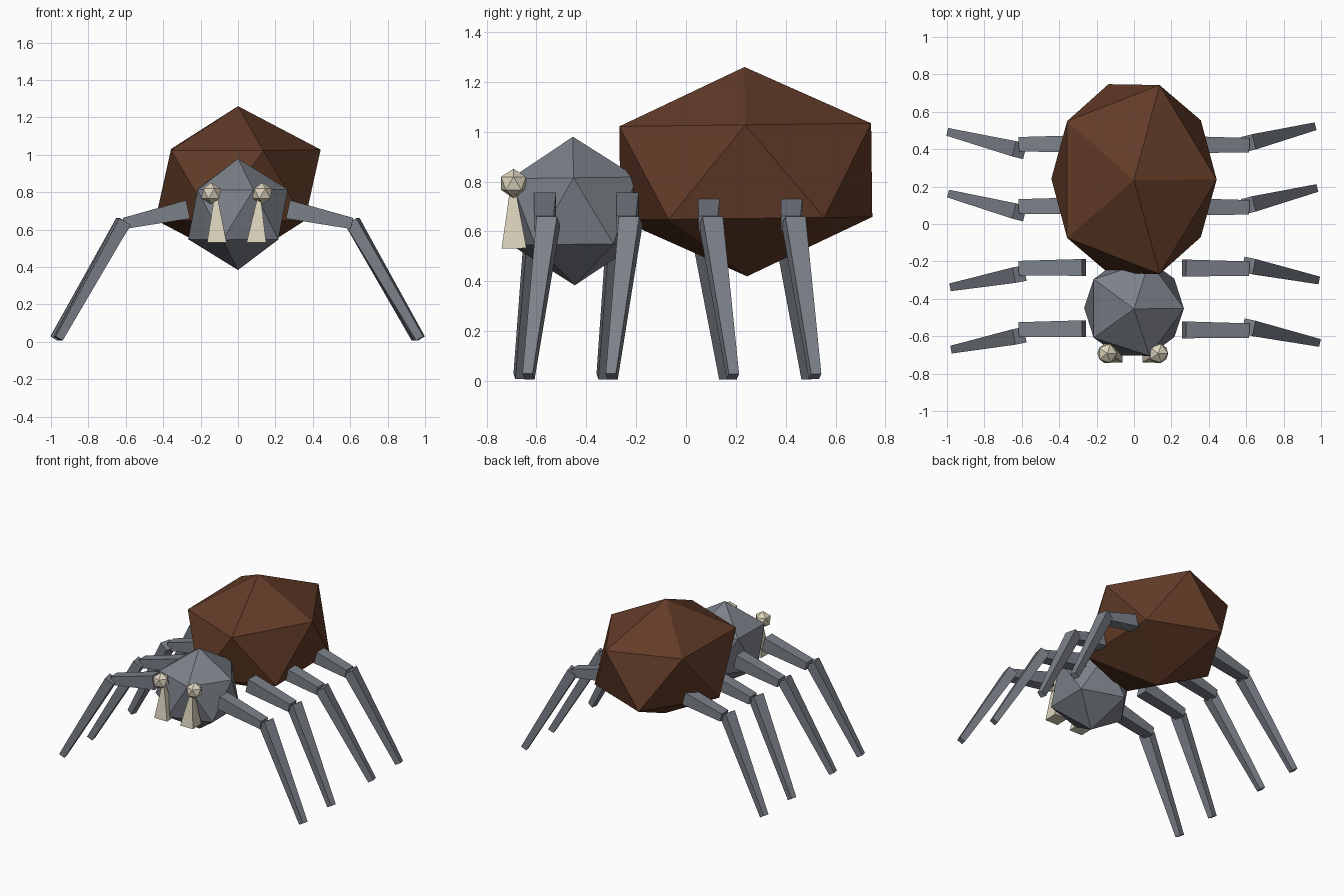
import bpy, bmesh, math
from mathutils import Vector, Matrix

cube = bpy.data.objects.get("Cube")
if cube:
    bpy.data.objects.remove(cube, do_unlink=True)


def material(name, rgb):
    m = bpy.data.materials.new(name)
    m.use_nodes = True
    m.diffuse_color = (*rgb, 1)
    m.node_tree.nodes["Principled BSDF"].inputs["Base Color"].default_value = (*rgb, 1)
    return m


BROWN = material("brown", (0.125, 0.045, 0.021))
GREY = material("slate grey", (0.2, 0.218, 0.25))
CREAM = material("cream", (0.72, 0.66, 0.51))


def finish(name, bm, mat):
    bmesh.ops.recalc_face_normals(bm, faces=bm.faces)
    mesh = bpy.data.meshes.new(name)
    bm.to_mesh(mesh)
    bm.free()
    mesh.materials.append(mat)
    obj = bpy.data.objects.new(name, mesh)
    bpy.context.collection.objects.link(obj)
    return obj


def ball(name, center, radii, mat, tilt=0.0):
    """Twenty-sided ball, stretched along each axis."""
    bm = bmesh.new()
    bmesh.ops.create_icosphere(bm, subdivisions=1, radius=1)
    place = (Matrix.Translation(center) @ Matrix.Rotation(math.radians(tilt), 4, 'X')
             @ Matrix.Diagonal((*radii, 1)))
    bmesh.ops.transform(bm, matrix=place, verts=bm.verts)
    return finish(name, bm, mat)


def tapered_box(name, start, end, size_start, size_end, mat, side=None):
    """Four-sided bar from start to end; sizes are (width, thickness)."""
    start, end = Vector(start), Vector(end)
    along = (end - start).normalized()
    side = Vector(side) if side else Vector((0, 0, 1)).cross(along).normalized()
    up = along.cross(side)
    bm = bmesh.new()
    rings = []
    for point, (w, t) in ((start, size_start), (end, size_end)):
        rings.append([bm.verts.new(point + side * (w / 2 * a) + up * (t / 2 * b))
                      for a, b in ((-1, -1), (1, -1), (1, 1), (-1, 1))])
    low, high = rings
    bm.faces.new(low)
    bm.faces.new(high)
    for i in range(4):
        j = (i + 1) % 4
        bm.faces.new((low[i], low[j], high[j], high[i]))
    return finish(name, bm, mat)


# Body
ball("abdomen", (0, 0.24, 0.84), (0.494, 0.594, 0.42), BROWN, tilt=0.7)
ball("head", (0, -0.45, 0.682), (0.298, 0.298, 0.298), GREY, tilt=0.7)

# Eyes and fangs
for label, eye_x, fang_x, fang_top in (("left", 0.13, 0.098, 0.112),
                                       ("right", -0.143, -0.113, -0.118)):
    ball(label + "_eye", (eye_x, -0.692, 0.793), (0.059,) * 3, CREAM)
    tapered_box(label + "_fang", (fang_x, -0.69, 0.532), (fang_top, -0.695, 0.76),
                (0.104, 0.1), (0.022, 0.025), CREAM, side=(1, 0, 0))

# Legs: hip y, knee y, foot x, foot y, from front to back
LEGS = {
    "left": ((-0.566, -0.552, 0.976, -0.632), (-0.235, -0.222, 0.972, -0.298),
             (0.093, 0.1, 0.962, 0.188), (0.425, 0.432, 0.952, 0.518)),
    "right": ((-0.56, -0.598, -0.96, -0.668), (-0.232, -0.268, -0.965, -0.335),
              (0.098, 0.062, -0.976, 0.158), (0.43, 0.395, -0.98, 0.488)),
}
for label, legs in LEGS.items():
    s = 1 if label == "left" else -1
    for n, (hip_y, knee_y, foot_x, foot_y) in enumerate(legs, 1):
        tapered_box(f"{label}_upper_leg_{n}", (s * 0.268, hip_y, 0.708),
                    (s * 0.61, hip_y - 0.004, 0.633),
                    (0.09, 0.1), (0.078, 0.06), GREY)
        tapered_box(f"{label}_lower_leg_{n}", (s * 0.612, knee_y, 0.643),
                    (foot_x, foot_y, 0.018),
                    (0.084, 0.07), (0.042, 0.044), GREY)
